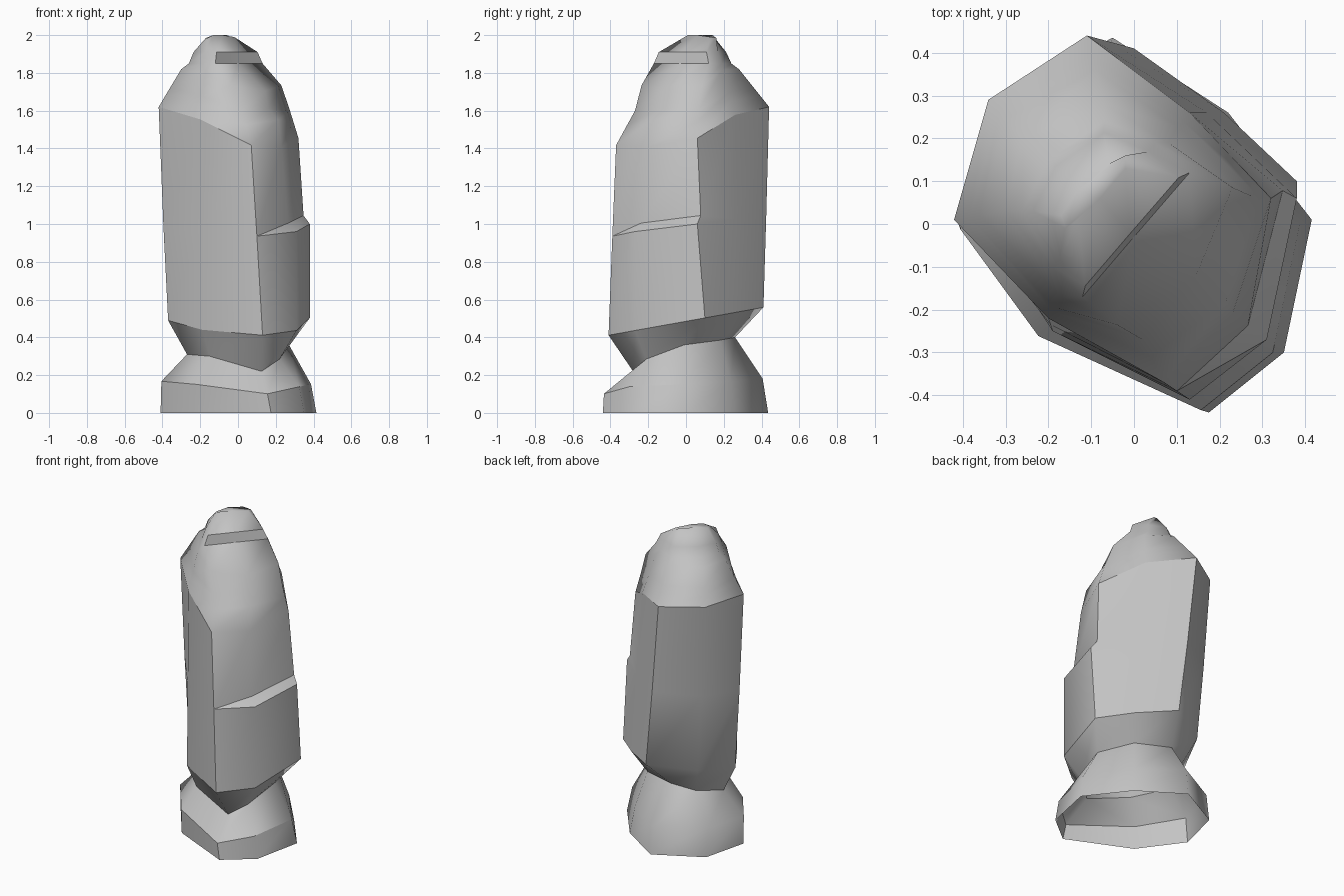
import bpy
import bmesh

default_cube = bpy.data.objects.get("Cube")
if default_cube:
    bpy.data.objects.remove(default_cube, do_unlink=True)

# Plan outlines, eight corners each, counterclockwise from the -x corner
BASE = [(-.41, 0), (-.22, -.26), (.175, -.44), (.35, -.3),
        (.415, .01), (.22, .26), (-.05, .435), (-.34, .28)]
FOOT = [(-.37, .025), (-.19, -.25), (.13, -.41), (.31, -.27),
        (.38, .1), (.21, .26), (0, .41), (-.265, .26)]
SHOULDER = [(-.42, .01), (-.2, -.22), (.07, -.37), (.23, -.21),
            (.32, .06), (.13, .26), (-.11, .44), (-.34, .29)]
CROWN = [(-.3, .03), (-.17, -.17), (-.04, -.235), (.145, -.12),
         (.23, .085), (.08, .19), (-.07, .28), (-.26, .2)]
NOTCH = [(-.26, .03), (-.19, -.1), (-.12, -.17), (0, -.03),
         (.13, .12), (.05, .19), (-.07, .24), (-.2, .15)]
# Uneven rings with their own heights
WAIST = [(-.27, 0, .31), (-.15, -.21, .3), (.125, -.28, .22), (.22, -.21, .285),
         (.27, -.01, .36), (.15, .18, .385), (-.07, .26, .4), (-.2, .18, .355)]
RIDGE = [(-.17, .02, 1.985), (-.16, -.01, 1.985), (-.13, .01, 2), (-.08, .06, 2),
         (-.02, .13, 1.99), (-.02, .16, 1.985), (-.06, .14, 2), (-.13, .08, 2)]
SIDES = len(BASE)
CORNERS = (0, 2, 4, 6)
FRONT = (2, 3)


def scaled(outline, factor, cx=0, cy=0):
    return [(cx + (x - cx) * factor, cy + (y - cy) * factor) for x, y in outline]


def blend(first, second, t):
    return [tuple(p + (q - p) * t for p, q in zip(a, b))
            for a, b in zip(first, second)]


def tilted(outline, height, slope_x=0, slope_y=0):
    return [(x, y, height + slope_x * x + slope_y * y) for x, y in outline]


def sloping_front(outline, height, drop, reach):
    # Level at the back, falling away toward the +x -y side
    return [(x, y, height - drop * max(0, .77 * x - .64 * y + reach))
            for x, y in outline]


def mark_sharp(vert_pairs):
    for a, b in vert_pairs:
        for edge in a.link_edges:
            if edge.other_vert(a) == b:
                edge.smooth = False


def sharp_around(ring, columns):
    mark_sharp([(ring[i], ring[(i + 1) % SIDES]) for i in columns])


def sharp_up(lower, upper, columns):
    mark_sharp([(lower[i], upper[i]) for i in columns])


# Base rim dips at the front corner
rim = tilted(scaled(BASE, .96, -.3, -.3), .16, -.02, .05)
x, y, z = rim[2]
rim[2] = (x, y, z - .034)

# Ledge: the block below stands out at two corners, the slab above is set back
ledge_low = tilted(blend(FOOT, SHOULDER, .5), .99, 0, .14)
ledge_high = list(ledge_low)
inner = blend(FOOT, SHOULDER, .55)
ledge_low[3:5] = [(.31, -.27, .96), (.38, .06, 1)]
for i in (3, 4):
    ledge_high[i] = (*inner[i], ledge_low[i][2] + .045)

# Shoulder and crown, with a brow and a crease on the front between them
shoulder = sloping_front(SHOULDER, 1.62, .45, .16)
crown = sloping_front(CROWN, 1.82, .45, .07)
crease = blend(shoulder, crown, .5)
crease[2:5] = [(.02, -.27, 1.6), (.16, -.13, 1.61), (.275, .065, 1.6)]
brow = blend(shoulder, crease, .6)
brow[3] = (.215, -.18, 1.55)

# Ring stack from the open underside to the summit
levels = {
    "ground": tilted(BASE, 0),
    "rim": rim,
    "waist": WAIST,
    "foot": tilted(FOOT, .485, 0, .18),
    "ledge_low": ledge_low,
    "ledge_high": ledge_high,
    "shoulder": shoulder,
    "brow": brow,
    "crease": crease,
    "crown": crown,
    "notch_low": tilted(NOTCH, 1.85),
    "notch_high": tilted(scaled(NOTCH, .87, -.07, .03), 1.91),
    "summit": RIDGE,
}

bm = bmesh.new()
rings = {name: [bm.verts.new(p) for p in points] for name, points in levels.items()}
stack = list(rings.values())
for lower, upper in zip(stack, stack[1:]):
    for i in range(SIDES):
        j = (i + 1) % SIDES
        bm.faces.new((lower[i], lower[j], upper[j], upper[i]))
bm.faces.new(stack[-1])
for face in bm.faces:
    face.smooth = True

# Crisp breaks at the rim, waist, body ends, ledge and notch
sharp_around(rings["rim"], range(4))
sharp_around(rings["waist"], range(SIDES))
sharp_around(rings["foot"], range(6))
sharp_around(rings["shoulder"], (0, 1, 4, 5, 6, 7))
for name in ("ledge_low", "ledge_high", "notch_low", "notch_high"):
    sharp_around(rings[name], FRONT)

# Upright corners of the body, base and notch
body = [rings[n] for n in ("foot", "ledge_low", "ledge_high", "shoulder")]
for lower, upper in zip(body, body[1:]):
    sharp_up(lower, upper, CORNERS)
sharp_up(rings["ground"], rings["rim"], (0, 2))
sharp_up(rings["notch_low"], rings["notch_high"], (2, 4))

# Close the ledge where its two rings meet
bmesh.ops.remove_doubles(bm, verts=bm.verts[:], dist=.0005)

mesh = bpy.data.meshes.new("rock_pillar")
bm.to_mesh(mesh)
bm.free()
rock = bpy.data.objects.new("rock_pillar", mesh)
bpy.context.collection.objects.link(rock)

# Stone colour
stone = bpy.data.materials.new("grey_stone")
stone.use_nodes = True
colour = (.55, .55, .55, 1)
stone.diffuse_color = colour
stone.node_tree.nodes["Principled BSDF"].inputs["Base Color"].default_value = colour
mesh.materials.append(stone)
